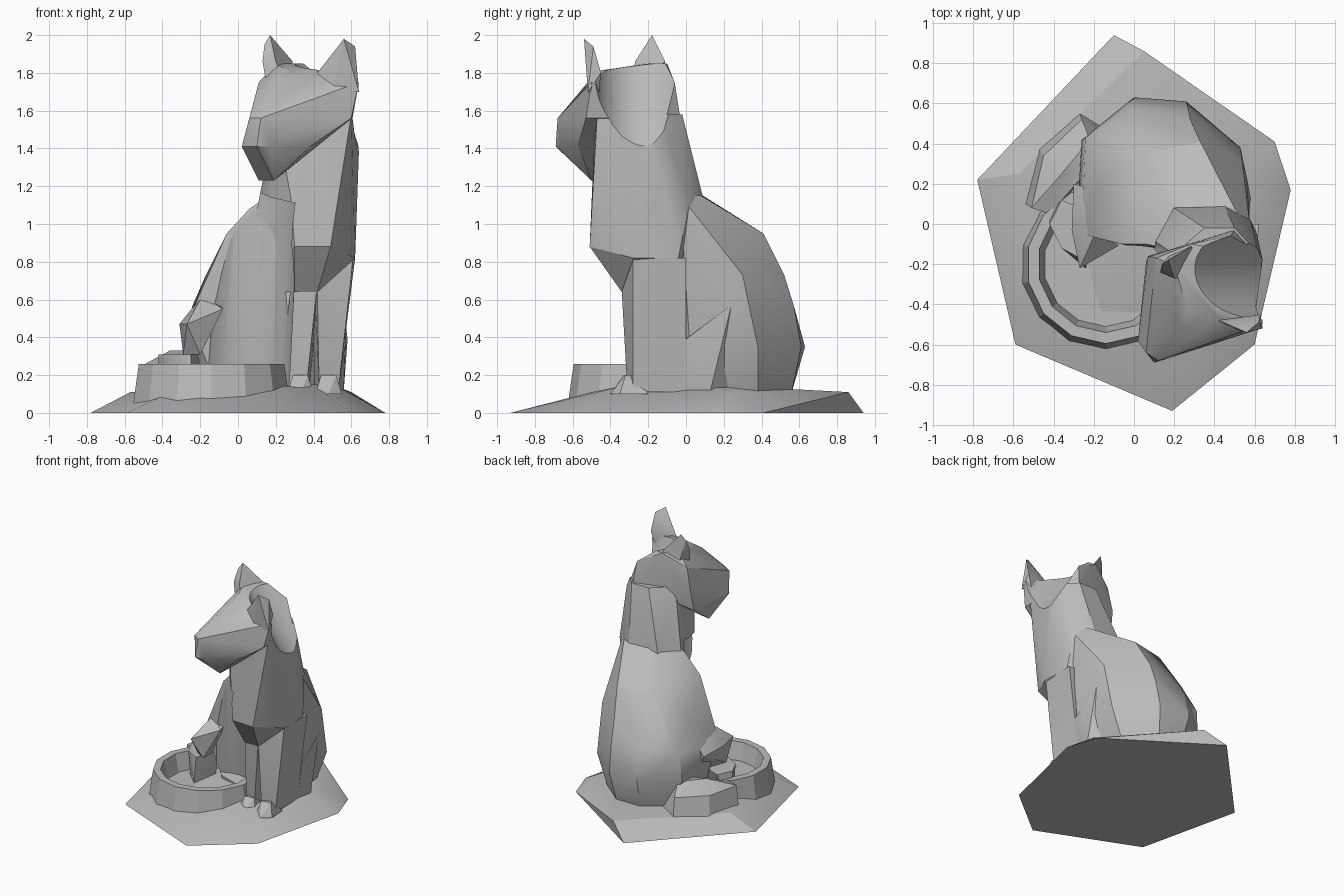
import bpy, bmesh, math
from mathutils import Vector

old_cube = bpy.data.objects.get("Cube")
if old_cube:
    bpy.data.objects.remove(old_cube, do_unlink=True)

# One plain grey for the whole sculpture
grey = bpy.data.materials.new("stone grey")
grey.use_nodes = True
grey.diffuse_color = (0.5, 0.5, 0.5, 1)
grey.node_tree.nodes["Principled BSDF"].inputs["Base Color"].default_value = grey.diffuse_color


def finish_mesh(name, mesh_data):
    """Turn a bmesh into a linked object with the grey material."""
    bmesh.ops.recalc_face_normals(mesh_data, faces=mesh_data.faces)
    mesh = bpy.data.meshes.new(name)
    mesh_data.to_mesh(mesh)
    mesh_data.free()
    mesh.materials.append(grey)
    part = bpy.data.objects.new(name, mesh)
    bpy.context.collection.objects.link(part)
    return part


def facet(name, layers):
    """Faceted solid: convex hull of outline layers given as {height: [(x, y), ...]}."""
    mesh_data = bmesh.new()
    for height, outline in layers.items():
        for x, y in outline:
            mesh_data.verts.new((x, y, height))
    hull = bmesh.ops.convex_hull(mesh_data, input=mesh_data.verts)
    loose = [item for item in set(hull["geom_interior"] + hull["geom_unused"])
             if isinstance(item, bmesh.types.BMVert)]
    bmesh.ops.delete(mesh_data, geom=loose, context="VERTS")
    return finish_mesh(name, mesh_data)


def cylinder(name, start, end, start_radius, end_radius, sides):
    """Straight or tapered cylinder running from one point to another."""
    start, end = Vector(start), Vector(end)
    axis = end - start
    mesh_data = bmesh.new()
    bmesh.ops.create_cone(mesh_data, cap_ends=True, segments=sides,
                          radius1=start_radius, radius2=end_radius, depth=axis.length)
    part = finish_mesh(name, mesh_data)
    part.data.transform(axis.to_track_quat("Z", "Y").to_matrix().to_4x4())
    part.data.transform(part.matrix_world.Translation((start + end) / 2))
    return part


def carve(part, cutter):
    """Subtract a cutter from a part and keep the result."""
    modifier = part.modifiers.new("carve", "BOOLEAN")
    modifier.operation = "DIFFERENCE"
    modifier.solver = "EXACT"
    modifier.object = cutter
    bpy.ops.object.select_all(action="DESELECT")
    bpy.context.view_layer.objects.active = part
    part.select_set(True)
    bpy.ops.object.modifier_apply(modifier=modifier.name)


# Irregular plinth
base = facet("base", {
    0: [(-.78, .22), (-.1, .94), (.7, .41), (.78, .17), (.6, -.6), (.19, -.93), (-.59, -.6)],
    .11: [(.05, .86), (0, .8), (-.57, .25), (-.35, -.48), (.2, -.5), (.6, .25)],
    .15: [(.4, -.3), (.5, .1)],
})

# Rounded rump rising to the lower back
haunches = facet("haunches", {
    .11: [(-.22, .1), (-.16, .42), (.02, .55), (.23, .56), (.44, .38), (.5, .05), (.3, -.15), (-.1, -.05)],
    .35: [(-.28, .1), (-.26, .42), (0, .63), (.26, .61), (.53, .38), (.56, .02)],
    .5: [(-.26, -.05), (.3, -.2)],
    .57: [(-.24, .43), (0, .57), (.27, .57), (.56, .24)],
    .73: [(-.17, .2), (-.1, .42), (.28, .52), (.54, .3)],
    .95: [(-.06, -.1), (.05, .35), (.33, .41), (.56, .1)],
    1.08: [(.06, -.1)],
    1.15: [(.2, .03), (.3, .09), (.5, .08), (.58, -.03), (.16, -.12)],
})

# Chest and neck, ridged along the flank
chest = facet("chest", {
    .64: [(.3, -.34), (.42, -.34), (.1, .1), (.3, .1)],
    .82: [(.62, -.28), (.61, -.04), (.05, -.05)],
    .88: [(.3, -.5), (.49, -.51)],
    1.14: [(.17, -.35), (.28, -.49), (.56, -.44), (.63, -.16), (.58, .02), (.45, .09), (.2, .08)],
    1.38: [(.64, -.18), (.45, .03), (.24, -.08)],
    1.58: [(.2, -.4), (.4, -.48), (.6, -.47), (.62, -.15), (.5, -.02), (.35, -.02), (.2, -.15)],
})

# Front legs and their paws
left_front_leg = facet("left_front_leg", {
    .11: [(.43, -.31), (.53, -.28), (.53, 0), (.4, 0)],
    .64: [(.42, -.34)],
    .82: [(.4, -.3), (.61, -.28), (.62, 0), (.4, 0)],
})
right_front_leg = facet("right_front_leg", {
    .11: [(.22, -.26), (.36, -.31), (.38, 0), (.22, 0)],
    .68: [(.28, -.33), (.42, -.34), (.42, 0), (.28, 0)],
})
for side, x in (("left", .48), ("right", .33)):
    facet(side + "_front_paw", {
        .1: [(x - .07, -.36), (x, -.4), (x + .07, -.35), (x + .06, -.2), (x - .06, -.2)],
        .2: [(x - .04, -.33), (x + .04, -.32), (x, -.25)],
    })

# Hind legs
facet("left_hind_leg", {
    .12: [(.53, 0), (.56, .13), (.45, .25), (.4, .05)],
    .39: [(.57, 0), (.58, .13), (.45, .1)],
    .57: [(.56, .24), (.45, .2)],
})
facet("right_hind_leg", {
    .31: [(-.2, -.16), (-.29, -.1), (-.2, .15)],
    .47: [(-.31, -.03), (-.27, -.22), (-.3, .2)],
    .55: [(-.08, -.11)],
    .62: [(-.19, -.04), (-.12, .15)],
})
facet("right_hind_paw", {
    .12: [(-.36, -.1), (-.24, -.22), (-.2, 0), (-.42, .06)],
    .31: [(-.42, 0), (-.36, -.12), (-.25, -.18), (-.2, .05), (-.36, .12)],
})

# Head turned to one side, muzzle forward
head = facet("head", {
    1.23: [(.11, -.45), (.19, -.5)],
    1.41: [(.02, -.58), (.1, -.69), (.17, -.67), (.38, -.57), (.06, -.19)],
    1.56: [(.06, -.64), (.12, -.68), (.6, -.53), (.07, -.16), (.62, -.16), (.5, -.03)],
    1.75: [(.22, -.52), (.64, -.5), (.11, -.17), (.48, -.06)],
    1.81: [(.27, -.44), (.42, -.47)],
    1.85: [(.2, -.2), (.28, -.1), (.42, -.12)],
})

# Pointed ears
facet("left_ear", {
    1.7: [(.5, -.52), (.64, -.52), (.6, -.46)],
    1.8: [(.42, -.48), (.63, -.45)],
    1.94: [(.62, -.49)],
    1.98: [(.56, -.54)],
})
facet("right_ear", {
    1.74: [(.15, -.25), (.25, -.28), (.18, -.15)],
    1.86: [(.13, -.24), (.2, -.27), (.29, -.11)],
    1.95: [(.14, -.2)],
    2: [(.17, -.18)],
})

# Tail curling round into a dish
facet("tail_root", {
    .1: [(-.54, .1), (-.47, .37), (-.27, .55), (-.1, .45), (-.4, .05)],
    .25: [(-.51, .08), (-.45, .34), (-.26, .52), (-.42, .05)],
    .33: [(-.36, .25), (-.22, .42), (-.2, .3)],
})
tail_ring = cylinder("tail_ring", (-.14, -.2, .05), (-.14, -.2, .26), .425, .395, 14)

# Hollows: dish inside, upright bay in the chest, slanted rest in the head
dish_cutter = cylinder("dish_cutter", (-.14, -.2, .12), (-.14, -.2, .4), .31, .37, 14)
bay_cutter = cylinder("bay_cutter", (0, -.25, .12), (.05, -.4, 1.14), .27, .27, 48)
rest_cutter = cylinder("rest_cutter", (.33, -.24, 2.2), (1, -.24, 1.33), .24, .24, 48)
carve(tail_ring, dish_cutter)
for part in (haunches, chest, left_front_leg, right_front_leg):
    carve(part, bay_cutter)
for part in (chest, head):
    carve(part, rest_cutter)
for cutter in (dish_cutter, bay_cutter, rest_cutter):
    bpy.data.objects.remove(cutter, do_unlink=True)

# Soft facets with crisp creases
bpy.ops.object.select_all(action="DESELECT")
for part in bpy.context.collection.objects:
    if part.type == "MESH" and grey.name in part.data.materials:
        part.select_set(True)
        bpy.context.view_layer.objects.active = part
bpy.ops.object.shade_smooth_by_angle(angle=math.radians(25))
